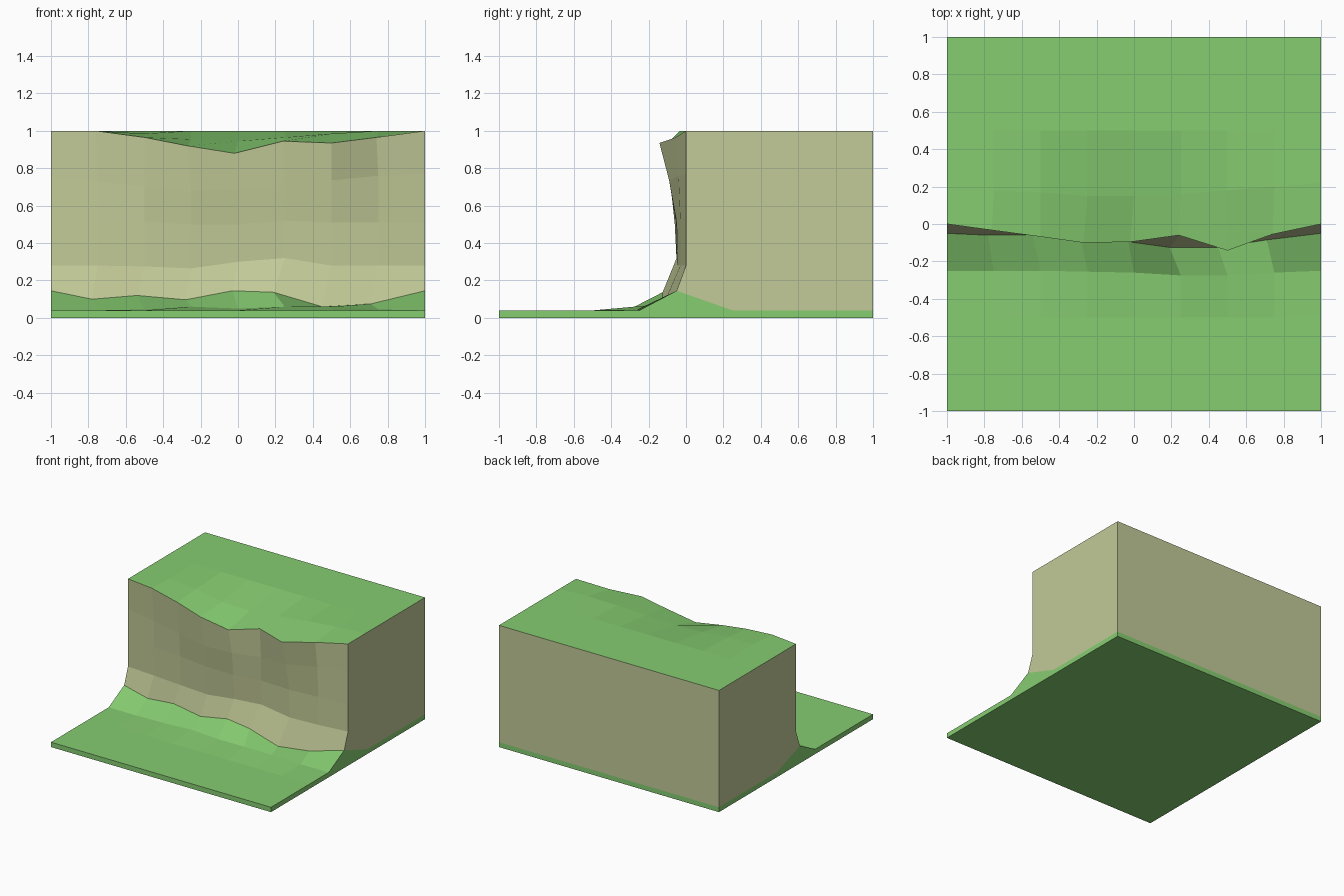
import bpy

if "Cube" in bpy.data.objects:
    bpy.data.objects.remove(bpy.data.objects["Cube"])


def material(name, color):
    m = bpy.data.materials.new(name)
    m.diffuse_color = color
    m.use_nodes = True
    m.node_tree.nodes["Principled BSDF"].inputs["Base Color"].default_value = m.diffuse_color
    return m


GRASS = material("grass", (0.24, 0.61, 0.165, 1))
ROCK = material("rock", (0.54, 0.59, 0.31, 1))
XS = [-1 + 0.25 * i for i in range(9)]


def row(ys, zs, xs=XS):
    """One line of points across the tile; single numbers are repeated."""
    ys = ys if isinstance(ys, list) else [ys] * 9
    zs = zs if isinstance(zs, list) else [zs] * 9
    return list(zip(xs, ys, zs))


def add_mesh(name, verts, faces, mat):
    me = bpy.data.meshes.new(name)
    me.from_pydata(verts, [], faces)
    me.materials.append(mat)
    ob = bpy.data.objects.new(name, me)
    bpy.context.collection.objects.link(ob)
    return ob


def loft(name, rows, mat):
    n = len(rows[0])
    faces = [(j * n + i, j * n + i + 1, (j + 1) * n + i + 1, (j + 1) * n + i)
             for j in range(len(rows) - 1) for i in range(n - 1)]
    return add_mesh(name, [p for r in rows for p in r], faces, mat)


def side_pair(name, profile, mat):
    """Flat (y, z) outline on both the right and left ends."""
    n = len(profile)
    verts = [(x, y, z) for x in (1, -1) for y, z in profile]
    add_mesh(name, verts, [tuple(range(n)), tuple(reversed(range(n, 2 * n)))], mat)


# Shared lines where grass meets rock
foot_edge = row([-.05, -.06, -.06, -.09, -.095, -.125, -.125, -.085, -.05],
                [.145, .10, .12, .097, .145, .137, .06, .075, .145],
                [-1, -.78, -.54, -.28, -.03, .19, .45, .71, 1])
lip_edge = row([0, -.033, -.068, -.10, -.096, -.06, -.142, -.055, 0],
               [1, 1, .965, .92, .88, .945, .935, .965, 1],
               [-1, -.76, -.5, -.27, -.02, .24, .5, .74, 1])

# Lower meadow with a bank rising to the rock
bank = row([-.25, -.25, -.25, -.255, -.26, -.275, -.275, -.26, -.25],
           [.04, .04, .045, .06, .05, .06, .06, .045, .04])
loft("lower_grass", [row(-1, .04), row(-.5, .04), bank, foot_edge], GRASS)

# Faceted rock face
low = row([0, -.02, -.035, -.04, -.05, -.05, -.045, -.03, 0],
          [.28, .28, .275, .265, .30, .32, .28, .28, .28])
mid = row([0, -.02, -.04, -.055, -.06, -.055, -.05, -.03, 0],
          [.51, .51, .515, .50, .50, .52, .51, .51, .51])
high = row([0, -.02, -.05, -.08, -.08, -.06, -.09, -.04, 0],
           [.75, .73, .70, .68, .69, .715, .735, .76, .77])
loft("rock_face", [foot_edge, low, mid, high, lip_edge], ROCK)

# Upper meadow, dipping towards the lip
dip = row([.2, .18, .17, .15, .15, .16, .18, .2, .22],
          [1, 1, .985, .955, .945, .965, .985, 1, 1])
loft("upper_grass", [lip_edge, dip, row(.5, 1), row(1, 1)], GRASS)

# End walls
side_pair("rock_ends", [(-.05, .145), (.25, .04), (1, .04), (1, 1), (0, 1),
                        (0, .77), (0, .51), (0, .28)], ROCK)
side_pair("grass_ends", [(-1, 0), (1, 0), (1, .04), (.25, .04), (-.05, .145),
                         (-.25, .04), (-1, .04)], GRASS)

# Back wall, base strips and underside
loft("rock_back", [row(1, 1), row(1, .04)], ROCK)
loft("grass_back_strip", [row(1, .04), row(1, 0)], GRASS)
loft("grass_front_strip", [row(-1, 0), row(-1, .04)], GRASS)
loft("underside", [row(1, 0), row(-1, 0)], GRASS)
